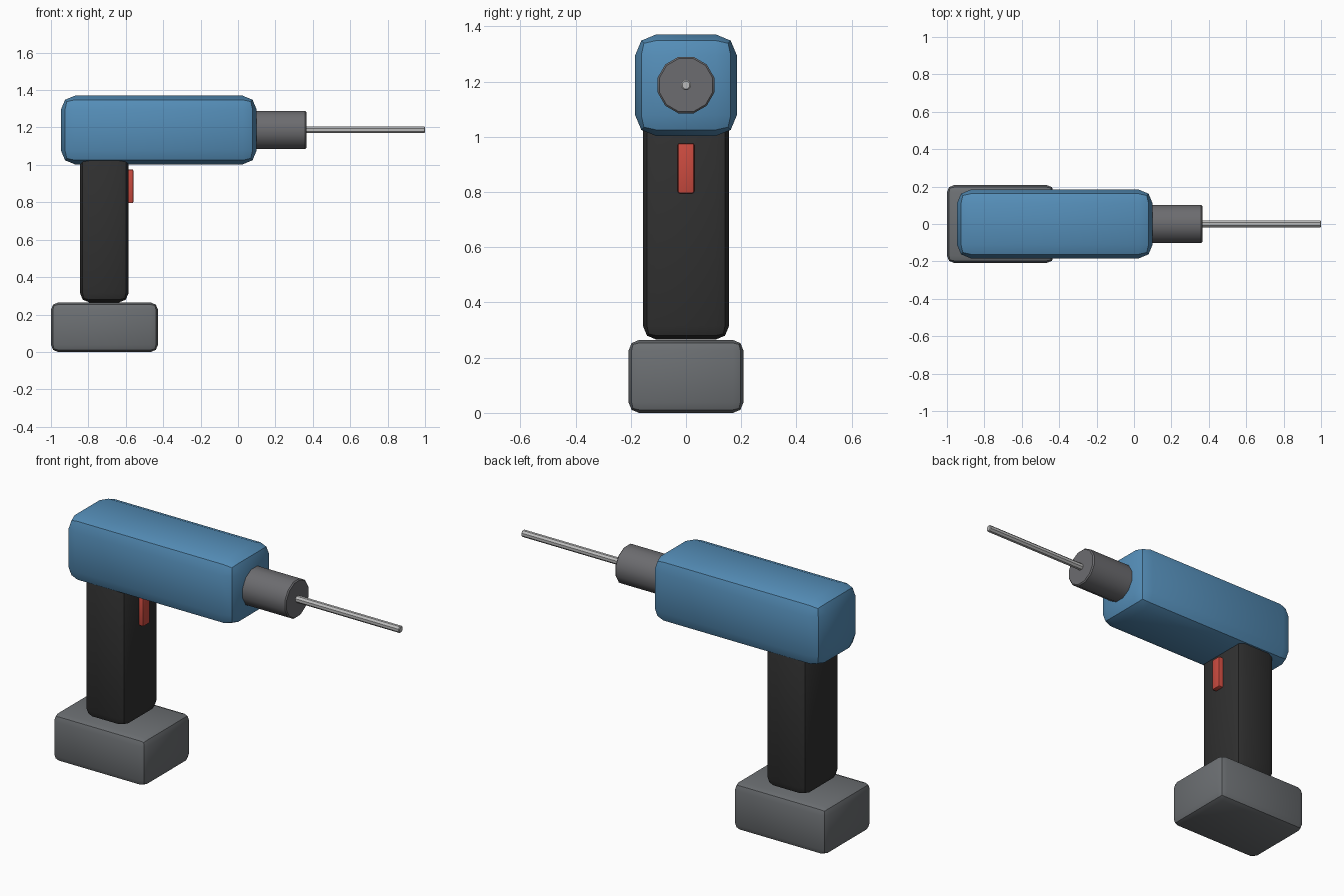
import bpy
from math import radians, pi

cube = bpy.data.objects.get("Cube")
if cube:
    bpy.data.objects.remove(cube, do_unlink=True)


def material(name, r, g, b):
    m = bpy.data.materials.new(name)
    m.use_nodes = True
    m.diffuse_color = (r, g, b, 1)
    m.node_tree.nodes["Principled BSDF"].inputs["Base Color"].default_value = (r, g, b, 1)
    return m


def finish(obj, name, mat, bevel, segments):
    obj.name = name
    obj.data.materials.append(mat)
    bpy.ops.object.transform_apply(location=False, rotation=True, scale=True)
    mod = obj.modifiers.new("Bevel", 'BEVEL')
    mod.width = bevel
    mod.segments = segments
    mod.limit_method = 'ANGLE'
    mod.angle_limit = radians(50)
    bpy.ops.object.modifier_apply(modifier=mod.name)
    bpy.ops.object.shade_smooth_by_angle(angle=radians(35))


def box(name, mat, x, y, z, bevel, segments=2):
    """Rounded box from (min, max) ranges in x and z and a half width in y."""
    bpy.ops.mesh.primitive_cube_add(size=1, location=(sum(x) / 2, 0, sum(z) / 2))
    obj = bpy.context.object
    obj.scale = (x[1] - x[0], 2 * y, z[1] - z[0])
    finish(obj, name, mat, bevel, segments)


def rod(name, mat, x, radius, sides, bevel):
    """Cylinder lying along x on the drill axis, with a flat side on top."""
    bpy.ops.mesh.primitive_cylinder_add(vertices=sides, radius=radius, depth=x[1] - x[0])
    obj = bpy.context.object
    for v in obj.data.vertices:
        c = v.co.copy()
        v.co = (c.z, c.x, c.y)
    obj.rotation_euler = (pi / sides, 0, 0)
    obj.location = (sum(x) / 2, 0, AXIS_Z)
    finish(obj, name, mat, bevel, 1)


AXIS_Z = 1.187
blue = material("body blue", 0.09, 0.27, 0.48)
black = material("grip black", 0.03, 0.03, 0.03)
grey = material("battery grey", 0.15, 0.16, 0.17)
dark_metal = material("chuck grey", 0.15, 0.15, 0.16)
steel = material("bit steel", 0.5, 0.5, 0.5)
red = material("trigger red", 0.6, 0.07, 0.05)

# Housing, grip and battery
box("motor_housing", blue, (-0.947, 0.1), 0.184, (1.003, 1.37), 0.075)
box("handle", black, (-0.845, -0.585), 0.156, (0.265, 1.1), 0.05)
box("battery", grey, (-1.0, -0.428), 0.208, (0.0, 0.264), 0.038)

# Trigger on the front of the grip
box("trigger", red, (-0.64, -0.56), 0.03, (0.795, 0.976), 0.007)

# Chuck and bit
rod("chuck", dark_metal, (0.07, 0.365), 0.106, 12, 0.006)
rod("drill_bit", steel, (0.35, 1.0), 0.019, 8, 0.004)
